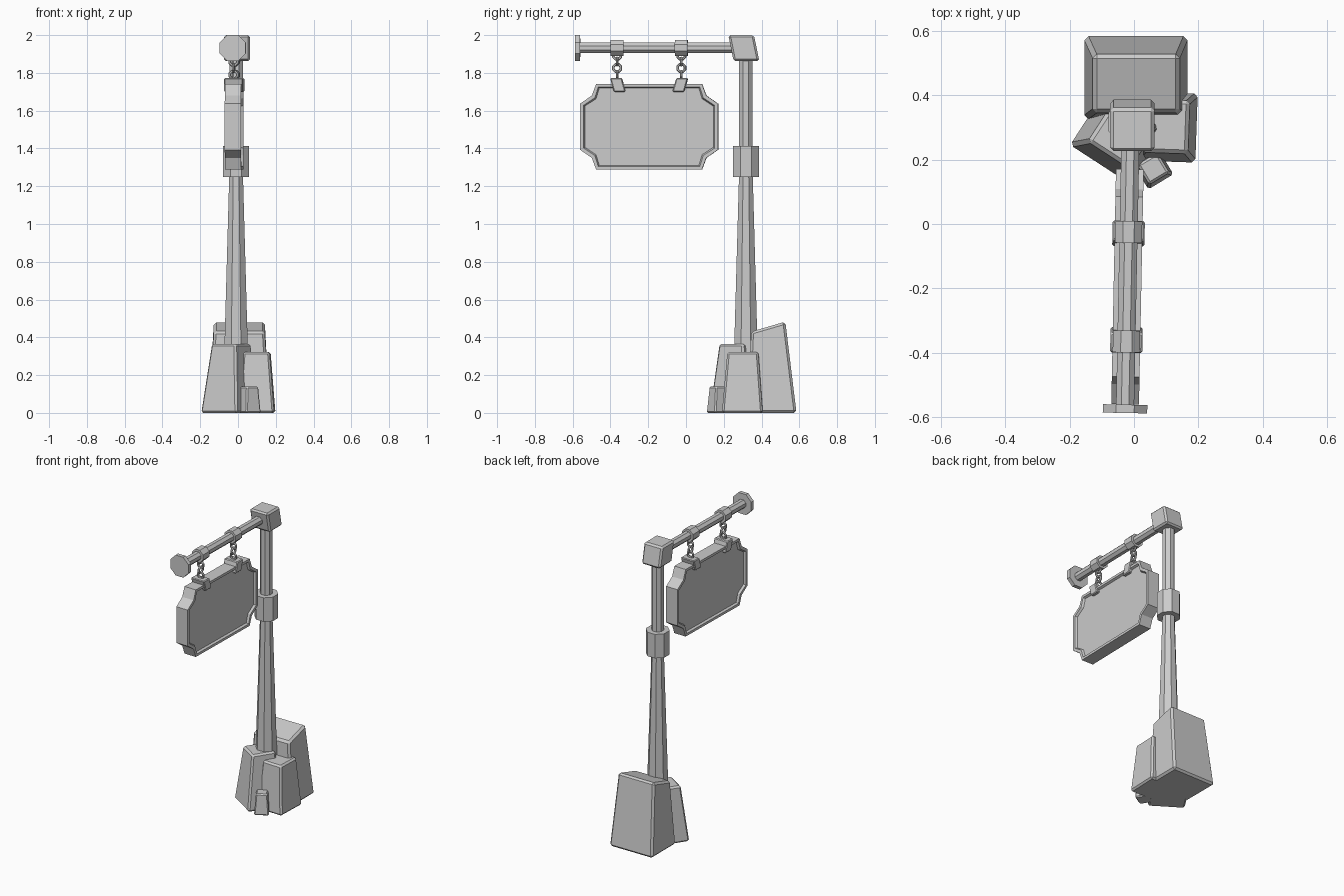
import bpy, bmesh, math
from mathutils import Vector, Matrix

if "Cube" in bpy.data.objects:
    bpy.data.objects.remove(bpy.data.objects["Cube"])

PX, PY = -0.01, 0.317            # post axis
CX = PX                          # arm plane before its slight swing
SWING = (Matrix.Translation((PX, PY, 0)) @ Matrix.Rotation(-0.02, 4, 'Z')
         @ Matrix.Translation((-PX, -PY, 0)))


def loft(name, rings, bevel=0.0, closed=False, swing=False, panel=False):
    """Skin a list of equal-length point rings; cap the ends unless closed."""
    bm = bmesh.new()
    vs = [[bm.verts.new(p) for p in r] for r in rings]
    n = len(rings[0])
    pairs = list(zip(vs, vs[1:])) + ([(vs[-1], vs[0])] if closed else [])
    for a, b in pairs:
        for i in range(n):
            j = (i + 1) % n
            bm.faces.new((a[i], a[j], b[j], b[i]))
    caps = []
    if not closed:
        caps = [bm.faces.new(vs[0][::-1]), bm.faces.new(vs[-1])]
    bmesh.ops.recalc_face_normals(bm, faces=bm.faces)
    if panel:                    # raised frame around a sunken panel
        bmesh.ops.inset_individual(bm, faces=caps, thickness=0.02)
        bmesh.ops.inset_individual(bm, faces=caps, thickness=0.008, depth=-0.014)
    me = bpy.data.meshes.new(name)
    bm.to_mesh(me)
    bm.free()
    if swing:
        me.transform(SWING)
    ob = bpy.data.objects.new(name, me)
    bpy.context.collection.objects.link(ob)
    if bevel:
        m = ob.modifiers.new("edge_bevel", 'BEVEL')
        m.width, m.segments = bevel, 1
    return ob


def octagon(half):
    r = half / math.cos(math.pi / 8)
    return [(r * math.cos((k + .5) * math.pi / 4), r * math.sin((k + .5) * math.pi / 4))
            for k in range(8)]


def upright(name, stations):
    """Octagonal vertical column from (z, half width) pairs."""
    return loft(name, [[(PX + u, PY + v, z) for u, v in octagon(h)] for z, h in stations])


def along_y(name, stations, z=1.932):
    """Octagonal horizontal bar from (y, half width) pairs."""
    return loft(name, [[(CX + u, y, z + v) for u, v in octagon(h)] for y, h in stations],
                swing=True)


def chain_link(name, y, z, flat_y, major=0.021, minor=0.0075):
    rings = []
    for k in range(8):
        a = (k + .5) * math.pi / 4
        ring = []
        for q in range(6):
            b = q * math.pi / 3
            r = major + minor * math.cos(b)
            u, w, t = r * math.cos(a), r * math.sin(a), minor * math.sin(b)
            ring.append((CX + t, y + u, z + w) if flat_y else (CX + u, y + t, z + w))
        rings.append(ring)
    return loft(name, rings, closed=True, swing=True)


def quad(x0, x1, y0, y1, z0, z1):
    """Rectangle whose height goes from z0 (front) to z1 (back)."""
    return [(x0, y0, z0), (x1, y0, z0), (x1, y1, z1), (x0, y1, z1)]


def turned(cx, cy, hx, hy, z, deg):
    a = math.radians(deg)
    c, s = math.cos(a), math.sin(a)
    return [(cx + u * c - v * s, cy + u * s + v * c, z)
            for u, v in ((-hx, -hy), (hx, -hy), (hx, hy), (-hx, hy))]


# post
upright("lower_post", [(0.02, 0.071), (1.27, 0.036)])
upright("upper_post", [(1.38, 0.036), (1.89, 0.036)])
upright("post_collar", [(1.25, 0.069), (1.412, 0.069)])

# leaning cap block
loft("post_cap", [quad(-0.074, 0.064, 0.252, 0.388, 1.862, 1.862),
                  quad(-0.074, 0.064, 0.224, 0.36, 2.0, 2.0)], bevel=0.011)

# arm with end disc
along_y("arm", [(-0.57, 0.028), (0.26, 0.028)])
along_y("arm_end_disc", [(-0.587, 0.069), (-0.561, 0.069)])

# sign board: stepped-corner outline, mirrored into four quarters
SY, SZ = -0.195, 1.515
corner = [(0.365, 0.122), (0.303, 0.165), (0.28, 0.227)]
outline = []
for sy, sz in ((1, 1), (-1, 1), (-1, -1), (1, -1)):
    pts = corner if sy * sz > 0 else corner[::-1]
    outline += [(SY + sy * y, SZ + sz * z) for y, z in pts]
loft("sign_board", [[(CX + dx, y, z) for y, z in outline] for dx in (-0.043, 0.043)],
     swing=True, panel=True)

# hangers: sleeve, chain and clamp, mirrored about the sign centre
for side, tag in ((-1, "front"), (1, "back")):
    hy = SY + side * 0.17
    along_y(f"{tag}_arm_sleeve", [(hy - 0.034, 0.042), (hy + 0.034, 0.042)])
    for k, z in enumerate((1.892, 1.86, 1.826, 1.79)):
        chain_link(f"{tag}_chain_link_{k + 1}", hy, z, k % 2 == 0)
    top, low = hy + side * 0.005, hy - side * 0.015
    loft(f"{tag}_sign_clamp",
         [quad(CX - 0.05, CX + 0.05, low - 0.031, low + 0.031, 1.70, 1.70),
          quad(CX - 0.05, CX + 0.05, top - 0.031, top + 0.031, 1.772, 1.772)],
         bevel=0.005, swing=True)

# stones around the foot
loft("large_stone", [quad(-0.155, 0.167, 0.325, 0.585, 0, 0),
                     quad(-0.128, 0.142, 0.345, 0.526, 0.43, 0.483)], bevel=0.013)
loft("left_stone", [turned(-0.041, 0.279, 0.115, 0.115, 0, -33),
                    turned(-0.036, 0.279, 0.077, 0.077, 0.366, -33)], bevel=0.011)
loft("right_stone", [turned(0.1, 0.301, 0.095, 0.108, 0, -2),
                     turned(0.1, 0.303, 0.07, 0.082, 0.323, -2)], bevel=0.011)
loft("small_stone", [turned(0.06, 0.17, 0.046, 0.046, 0, 31),
                     turned(0.06, 0.172, 0.036, 0.036, 0.14, 31)], bevel=0.007)
